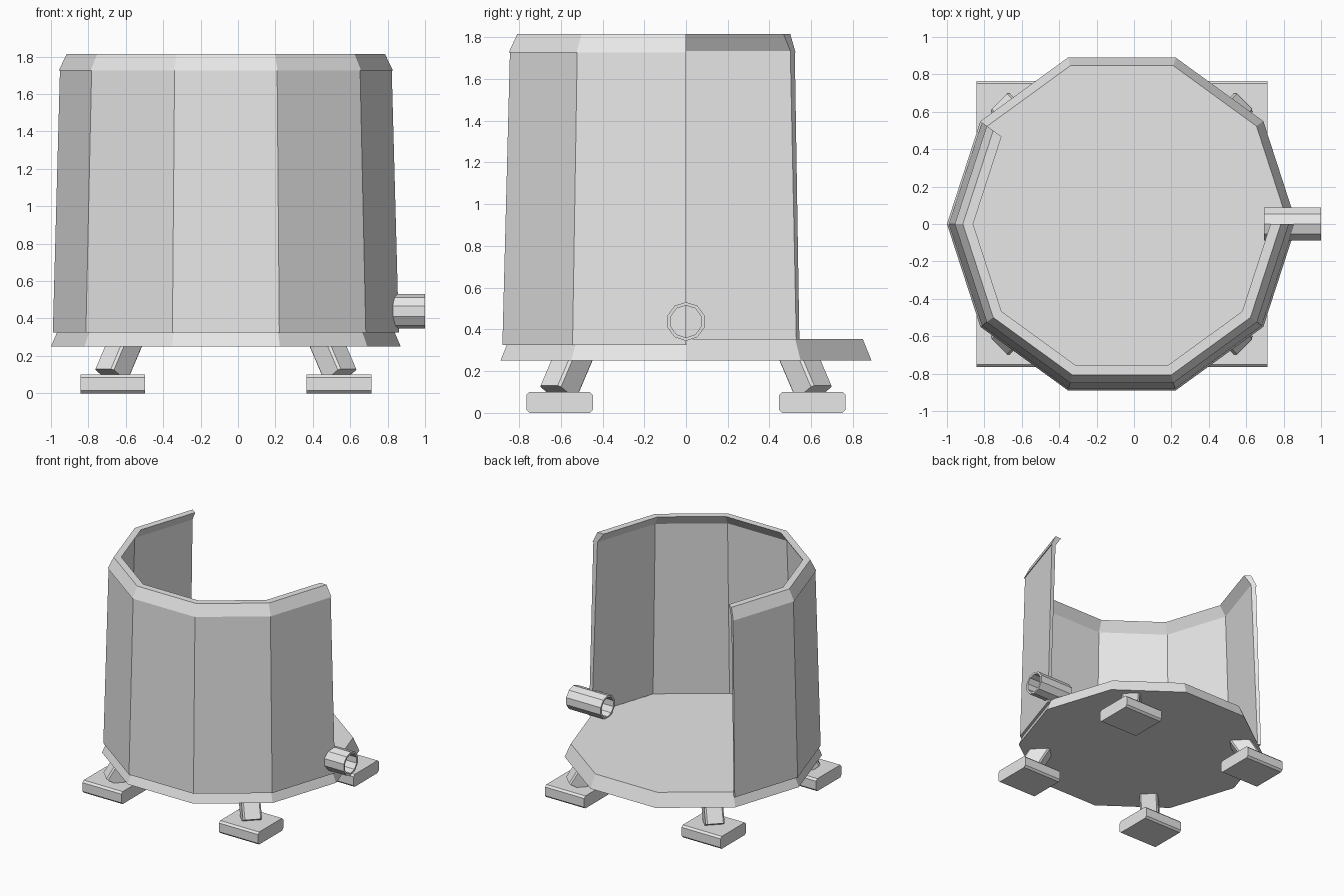
import bpy, bmesh, math
from mathutils import Matrix, Vector

cube = bpy.data.objects.get("Cube")
if cube:
    bpy.data.objects.remove(cube)

CX = -0.065          # tub axis
SIDES = 10
STEP = math.tau / SIDES

grey = bpy.data.materials.new("light_grey")
grey.use_nodes = True
grey.diffuse_color = (0.8, 0.8, 0.8, 1)
grey.node_tree.nodes["Principled BSDF"].inputs["Base Color"].default_value = (0.8, 0.8, 0.8, 1)


def finish(name, bm):
    bmesh.ops.recalc_face_normals(bm, faces=bm.faces)
    mesh = bpy.data.meshes.new(name)
    bm.to_mesh(mesh)
    bm.free()
    mesh.materials.append(grey)
    obj = bpy.data.objects.new(name, mesh)
    bpy.context.collection.objects.link(obj)
    return obj


def loft(bm, rings, closed=False):
    """Join equal closed rings of points; cap the ends unless closed."""
    rings = [[bm.verts.new(p) for p in ring] for ring in rings]
    pairs = list(zip(rings, rings[1:]))
    if closed:
        pairs.append((rings[-1], rings[0]))
    for a, b in pairs:
        for i in range(len(a)):
            j = (i + 1) % len(a)
            bm.faces.new((a[i], a[j], b[j], b[i]))
    if not closed:
        bm.faces.new(rings[0])
        bm.faces.new(rings[-1])


def polar(r, angle, z):
    return Vector((CX + r * math.cos(angle), r * math.sin(angle), z))


# Floor: ten-sided slab with sloping rim
bm = bmesh.new()
loft(bm, [[polar(r, i * STEP, z) for i in range(SIDES)]
          for r, z in ((0.935, 0.25), (0.89, 0.355))])
finish("floor", bm)

# Wall: cross-section swept around six of the ten sides, with a sloped lip
section = [(0.925, 0.325), (0.887, 1.727), (0.893, 1.727), (0.85, 1.815),
           (0.795, 1.815), (0.85, 1.735), (0.9, 0.325)]
bm = bmesh.new()
loft(bm, [[polar(r, i * STEP, z) for r, z in section]
          for i in range(4, SIDES + 1)])
finish("wall", bm)

# Drain pipe: open tube through the wall
bm = bmesh.new()
loft(bm, [[(x, r * math.sin(i * STEP), 0.438 + r * math.cos(i * STEP))
           for i in range(SIDES)]
          for x, r in ((0.695, 0.093), (1, 0.093), (1, 0.077), (0.695, 0.077))],
     closed=True)
finish("drain_pipe", bm)

# Four feet, each with a leg leaning in under the floor
TILT = math.radians(31)
LENGTH = 0.24
for sy, end in ((-1, "front"), (1, "back")):
    for sx, side in ((-1, "right"), (1, "left")):
        x, y = CX + sx * 0.605, sy * 0.605

        # Pad with chamfered long edges
        hy, h, c = 0.16, 0.1, 0.015
        profile = [(-hy + c, 0), (hy - c, 0), (hy, c), (hy, h - c),
                   (hy - c, h), (c - hy, h), (-hy, h - c), (-hy, c)]
        bm = bmesh.new()
        loft(bm, [[(x + dx, y + py, pz) for py, pz in profile]
                  for dx in (-0.173, 0.173)])
        finish(f"{end}_{side}_foot_pad", bm)

        # Square leg with bevelled long edges
        bm = bmesh.new()
        bmesh.ops.create_cube(bm, size=1, matrix=Matrix.Translation((0, 0, LENGTH / 2))
                              @ Matrix.Diagonal((0.14, 0.14, LENGTH, 1)))
        long_edges = [e for e in bm.edges
                      if abs(e.verts[0].co.z - e.verts[1].co.z) > 0.1]
        bmesh.ops.bevel(bm, geom=long_edges, offset=0.012, segments=1, affect='EDGES')
        place = (Matrix.Translation((x + sx * 0.008, y + sy * 0.008, 0.095))
                 @ Matrix.Rotation(math.atan2(sy, sx), 4, 'Z')
                 @ Matrix.Rotation(-TILT, 4, 'Y'))
        bmesh.ops.transform(bm, matrix=place, verts=bm.verts)
        finish(f"{end}_{side}_leg", bm)
